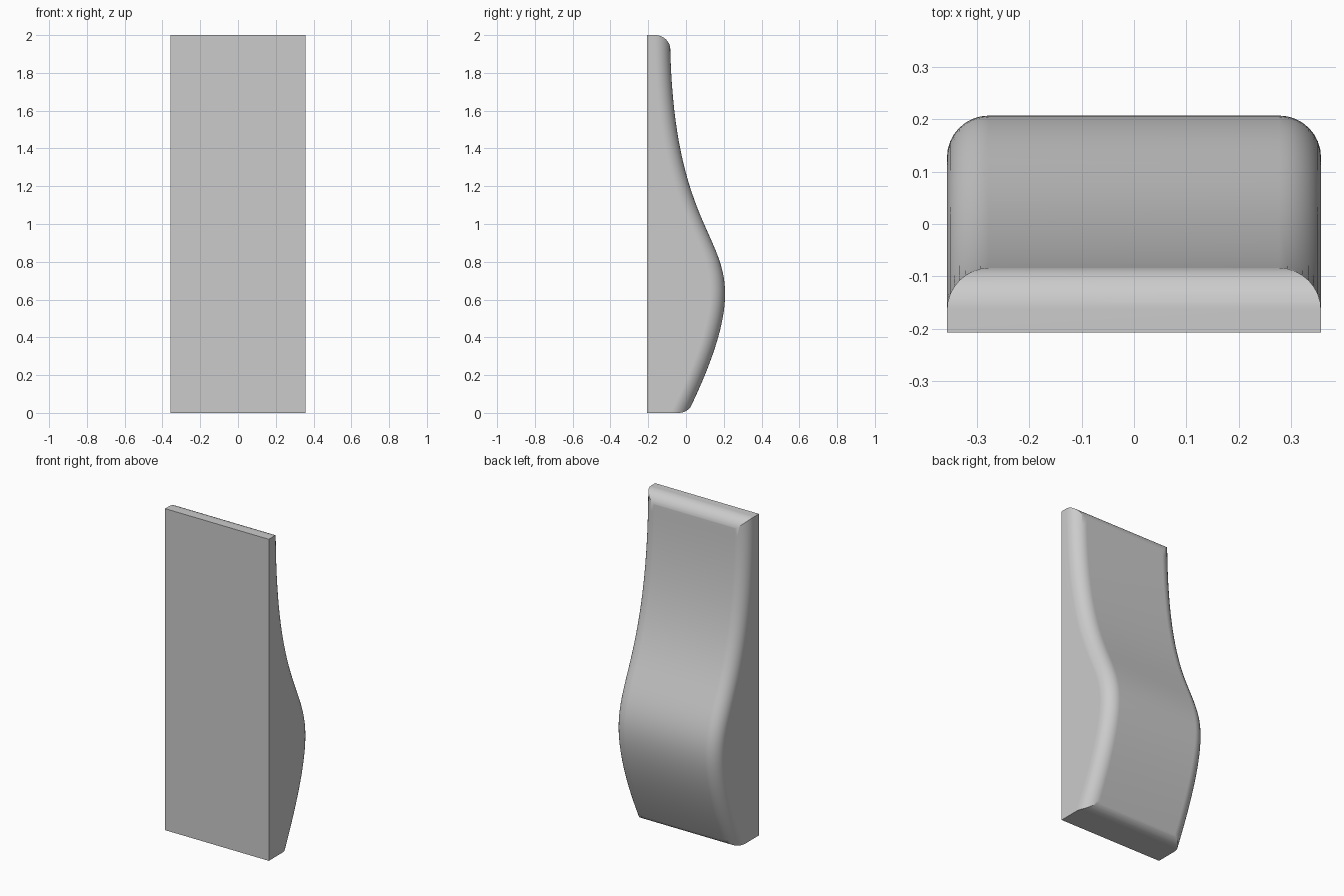
import bpy
import math
from mathutils import Vector
from mathutils.geometry import interpolate_bezier

HALF_W = 0.357   # half width
FRONT = -0.207   # flat front plane
R = 0.08         # edge rounding radius
STEPS = 8

cube = bpy.data.objects.get("Cube")
if cube:
    bpy.data.objects.remove(cube, do_unlink=True)


def make_object(name, verts, faces):
    mesh = bpy.data.meshes.new(name)
    mesh.from_pydata(verts, [], faces)
    mesh.update()
    obj = bpy.data.objects.new(name, mesh)
    bpy.context.collection.objects.link(obj)
    return obj


def loft(name, rings):
    """Closed solid through a list of equal-length rings."""
    n = len(rings[0])
    verts = [v for ring in rings for v in ring]
    faces = [(i * n + j, i * n + (j + 1) % n,
              (i + 1) * n + (j + 1) % n, (i + 1) * n + j)
             for i in range(len(rings) - 1) for j in range(n)]
    faces.append(tuple(reversed(range(n))))
    faces.append(tuple(range(len(verts) - n, len(verts))))
    return make_object(name, verts, faces)


def arc(cy, cz, start, end):
    angles = [math.radians(start + (end - start) * i / 12) for i in range(13)]
    return [(cy + R * math.cos(a), cz + R * math.sin(a)) for a in angles]


# Back curve as (y, z), from below the base to above the top
low = interpolate_bezier(Vector((-0.04, -0.1)), Vector((0.06, 0.1)),
                         Vector((0.207, 0.4)), Vector((0.207, 0.63)), 24)
high = interpolate_bezier(Vector((0.207, 0.63)), Vector((0.207, 0.962)),
                          Vector((-0.085, 1.033)), Vector((-0.085, 2.05)), 36)
curve = low + high[1:]

# Body: rounded sections swept along the back curve
rings = []
for i, p in enumerate(curve):
    t = (curve[min(i + 1, len(curve) - 1)] - curve[max(i - 1, 0)]).normalized()
    normal = Vector((t.y, -t.x))
    side = []
    for k in range(STEPS + 1):
        a = math.pi / 2 * k / STEPS
        q = p - normal * R * (1 - math.sin(a))
        side.append((HALF_W - R * (1 - math.cos(a)), q.x, q.y))
    ring = [(HALF_W, FRONT, p.y)] + side
    rings.append(ring + [(-x, y, z) for x, y, z in reversed(ring)])
body = loft("contoured_block", rings)

# Trimming solid: flat base and top with rounded back edges
outline = [(-0.5, 0)] + arc(-0.039, R, -90, -25) + [(0.5, 0.1), (0.5, 1.9)]
outline += arc(-0.162, 2 - R, 0, 90) + [(-0.5, 2)]
trim = loft("end_trim", [[(x, y, z) for y, z in outline] for x in (-0.6, 0.6)])
trim.hide_render = True

for obj in (body, trim):
    bpy.ops.object.select_all(action='DESELECT')
    obj.select_set(True)
    bpy.context.view_layer.objects.active = obj
    bpy.ops.object.mode_set(mode='EDIT')
    bpy.ops.mesh.select_all(action='SELECT')
    bpy.ops.mesh.normals_make_consistent(inside=False)
    bpy.ops.object.mode_set(mode='OBJECT')

bpy.ops.object.select_all(action='DESELECT')
body.select_set(True)
bpy.context.view_layer.objects.active = body
cut = body.modifiers.new("trim_ends", 'BOOLEAN')
cut.operation = 'INTERSECT'
cut.solver = 'EXACT'
cut.object = trim
bpy.ops.object.modifier_apply(modifier=cut.name)
bpy.data.objects.remove(trim, do_unlink=True)

# Smooth rounded surfaces, crisp corners
bpy.ops.object.shade_smooth_by_angle(angle=math.radians(25))
weighted = body.modifiers.new("clean_normals", 'WEIGHTED_NORMAL')
weighted.keep_sharp = True

# Plain grey material
grey = bpy.data.materials.new("plain_grey")
grey.use_nodes = True
colour = (0.6, 0.6, 0.6, 1)
grey.diffuse_color = colour
grey.node_tree.nodes["Principled BSDF"].inputs["Base Color"].default_value = colour
body.data.materials.clear()
body.data.materials.append(grey)
